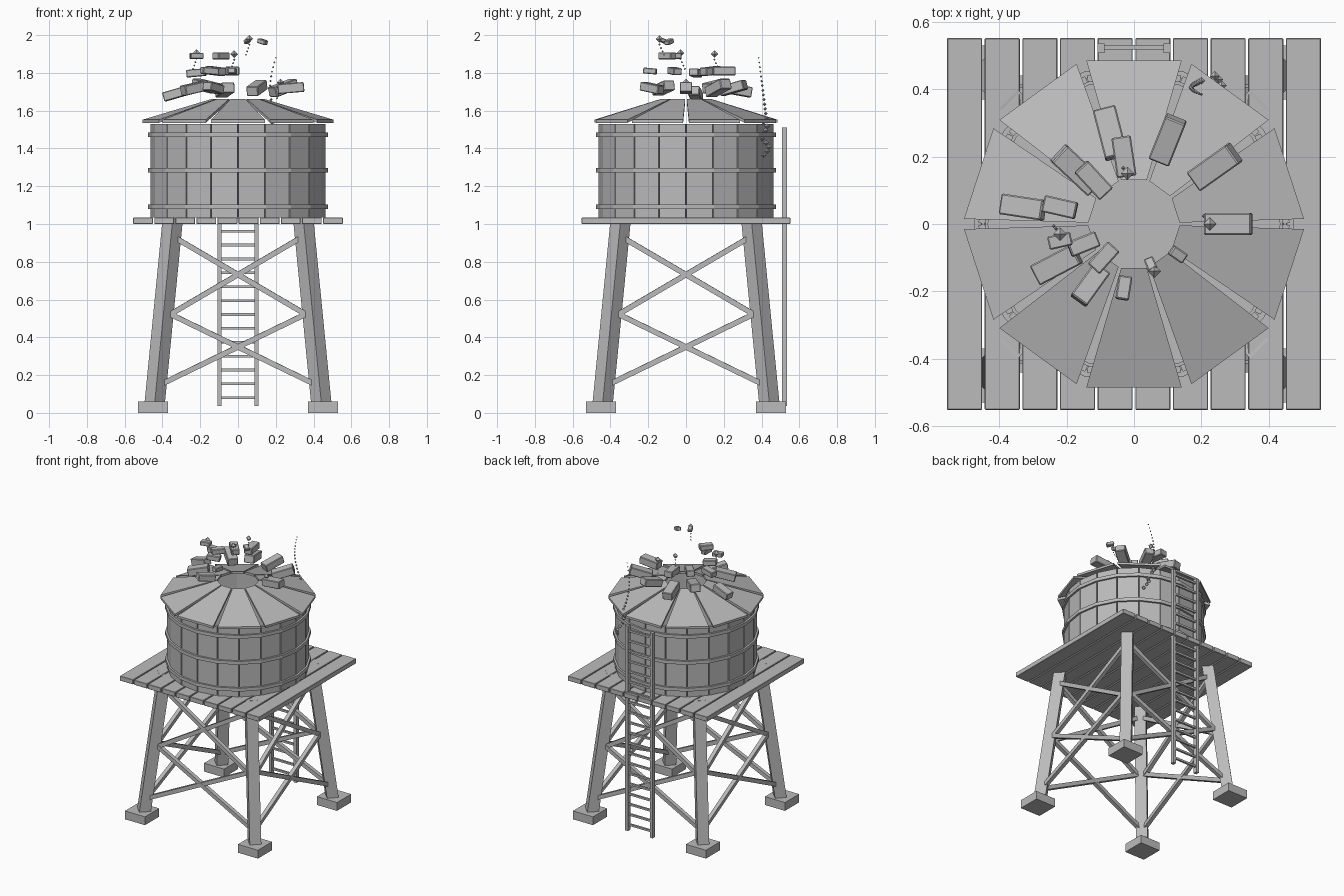
import bpy, bmesh, math
from mathutils import Vector, Matrix, Euler

old = bpy.data.objects.get("Cube")
if old:
    bpy.data.objects.remove(old, do_unlink=True)

grey = bpy.data.materials.new("weathered_grey")
grey.use_nodes = True
colour = (0.5, 0.5, 0.5, 1)
grey.diffuse_color = colour
grey.node_tree.nodes["Principled BSDF"].inputs["Base Color"].default_value = colour


def finish(name, bm, matrix=Matrix()):
    bmesh.ops.recalc_face_normals(bm, faces=bm.faces)
    mesh = bpy.data.meshes.new(name)
    bm.to_mesh(mesh)
    bm.free()
    mesh.materials.append(grey)
    ob = bpy.data.objects.new(name, mesh)
    ob.matrix_world = matrix
    bpy.context.collection.objects.link(ob)
    return ob


def box(name, size, loc, rot=(0, 0, 0), bevel=0):
    bm = bmesh.new()
    bmesh.ops.create_cube(bm, size=1, matrix=Matrix.Diagonal((*size, 1)))
    if bevel:
        bmesh.ops.bevel(bm, geom=bm.edges[:], offset=bevel, segments=1, affect='EDGES')
    return finish(name, bm, Matrix.Translation(loc) @ Euler(rot).to_matrix().to_4x4())


def beam(name, a, b, width, spin=0):
    """Square bar running from a to b."""
    a, b = Vector(a), Vector(b)
    d = b - a
    flat = Vector((d.x, d.y, 0))
    side = Vector((-d.y, d.x, 0)).normalized() if flat.length > 1e-4 else Vector((1, 0, 0))
    up = d.normalized()
    frame = Matrix((side, up.cross(side), up)).transposed().to_4x4()
    bm = bmesh.new()
    bmesh.ops.create_cube(bm, size=1, matrix=Matrix.Diagonal((width, width, d.length, 1)))
    return finish(name, bm, Matrix.Translation((a + b) / 2) @ frame @ Matrix.Rotation(spin, 4, 'Z'))


def chip(name, loc, r):
    """Small octahedron."""
    bm = bmesh.new()
    bmesh.ops.create_uvsphere(bm, u_segments=4, v_segments=2, radius=r)
    return finish(name, bm, Matrix.Translation(loc))


def ring(name, sides, inner, outer, z, height):
    bm = bmesh.new()
    loops = []
    for r, h in ((inner, 0), (outer, 0), (outer, height), (inner, height)):
        loops.append([bm.verts.new((r * math.cos(math.tau * i / sides),
                                    r * math.sin(math.tau * i / sides), z + h))
                      for i in range(sides)])
    for k in range(4):
        a, b = loops[k], loops[(k + 1) % 4]
        for i in range(sides):
            j = (i + 1) % sides
            bm.faces.new((a[i], a[j], b[j], b[i]))
    return finish(name, bm)


def leg_offset(z):
    return 0.446 - 0.098 * z


# Footings and leaning legs
for sx in (-1, 1):
    for sy in (-1, 1):
        box("footing", (0.16, 0.16, 0.06), (sx * 0.45, sy * 0.45, 0.03))
        low, high = leg_offset(0.03), leg_offset(1.03)
        beam("leg", (sx * low, sy * low, 0.03), (sx * high, sy * high, 1.03), 0.076)

# Crossed braces, two tiers on each of the four sides
for turn in range(4):
    spin = Matrix.Rotation(turn * math.pi / 2, 3, 'Z')
    for z0, z1 in ((0.15, 0.53), (0.51, 0.93)):
        p, q = leg_offset(z0), leg_offset(z1)
        for s in (-1, 1):
            beam("cross_brace", spin @ Vector((s * p, -p, z0 - 0.01)),
                 spin @ Vector((-s * q, -q, z1 + 0.01)), 0.028)

# Platform planks
pitch = 0.1118
for i in range(10):
    box("platform_plank", (0.104, 1.104, 0.034), ((i - 4.5) * pitch, 0, 1.017), bevel=0.002)

# Tank staves, floor and hoops
for i in range(20):
    a = math.radians(9 + 18 * i)
    r = 0.447
    box("tank_stave", (0.02, 0.138, 0.495), (r * math.cos(a), r * math.sin(a), 1.283), (0, 0, a))
bm = bmesh.new()
bmesh.ops.create_cone(bm, cap_ends=True, segments=20, radius1=0.435, radius2=0.435, depth=0.01)
finish("tank_floor", bm, Matrix.Translation((0, 0, 1.042)))
for z in (1.08, 1.273, 1.46):
    ring("tank_hoop", 20, 0.455, 0.476, z, 0.024)

# Roof wedges with open gaps and a broken crown
for i in range(10):
    bm = bmesh.new()
    rings = []
    for drop in (0, 0.016):
        rings.append([bm.verts.new((a, s * a * 0.292, z - drop))
                      for a, s, z in ((0.13, -1, 1.663), (0.485, -1, 1.552),
                                      (0.485, 1, 1.552), (0.13, 1, 1.663))])
    top, under = rings
    bm.faces.new(top)
    bm.faces.new(under)
    for k in range(4):
        n = (k + 1) % 4
        bm.faces.new((top[k], top[n], under[n], under[k]))
    finish("roof_panel", bm, Matrix.Rotation(math.radians(18 + 36 * i), 4, 'Z'))

# Ladder at the back
for s in (-1, 1):
    box("ladder_rail", (0.022, 0.028, 1.475), (s * 0.098, 0.522, 0.773))
for i in range(20):
    box("ladder_rung", (0.19, 0.014, 0.014), (0, 0.525, 0.08 + 0.0735 * i))

# Debris blocks bursting outward: x, y, z, length, upward tilt in degrees
debris = (
    (0.28, 0, 1.72, 0.14, 5), (0.24, 0.17, 1.72, 0.15, 18), (0.1, 0.25, 1.72, 0.14, 15),
    (-0.07, 0.27, 1.71, 0.15, -10), (-0.17, 0.16, 1.73, 0.15, 10), (-0.12, 0.13, 1.81, 0.11, 5),
    (-0.03, 0.2, 1.81, 0.12, 0), (-0.33, 0.05, 1.69, 0.13, -16), (-0.22, 0.05, 1.8, 0.1, -5),
    (-0.23, -0.12, 1.72, 0.14, -12), (-0.15, -0.06, 1.81, 0.09, 5), (-0.22, -0.05, 1.89, 0.07, 0),
    (-0.13, -0.18, 1.72, 0.12, 10), (-0.09, -0.1, 1.89, 0.09, 0), (-0.03, -0.19, 1.81, 0.07, 5),
    (0.05, -0.12, 1.97, 0.04, 20), (0.13, -0.09, 1.965, 0.05, -15),
)
for x, y, z, length, tilt in debris:
    box("debris_block", (length, length * 0.36 + 0.015, length * 0.3 + 0.01), (x, y, z),
        (0, -math.radians(tilt), math.atan2(y, x)), bevel=0.004)

# Larger chips with short trails of crumbs below them
for x, y, z in ((-0.22, -0.03, 1.905), (-0.02, 0.15, 1.9), (0.225, 0, 1.75), (0.06, -0.14, 1.98)):
    chip("debris_chip", (x, y, z), 0.02)
    for k in range(4):
        chip("crumb", (x - 0.006 * k, y + 0.008 * k, z - 0.03 - 0.018 * k), 0.006)

# Thin trail of drops falling beside the tank
for i in range(14):
    t = i / 13
    chip("falling_drop", (0.2 - 0.03 * math.sin(t * math.pi), 0.385 + 0.04 * t, 1.88 - 0.32 * t),
         0.005 + 0.006 * t)
for i in range(9):
    chip("splash_drop", (0.18 + 0.01 * i, 0.41 + 0.018 * math.sin(i * 1.3) + 0.002 * i,
                         1.54 - 0.022 * i), 0.015)
